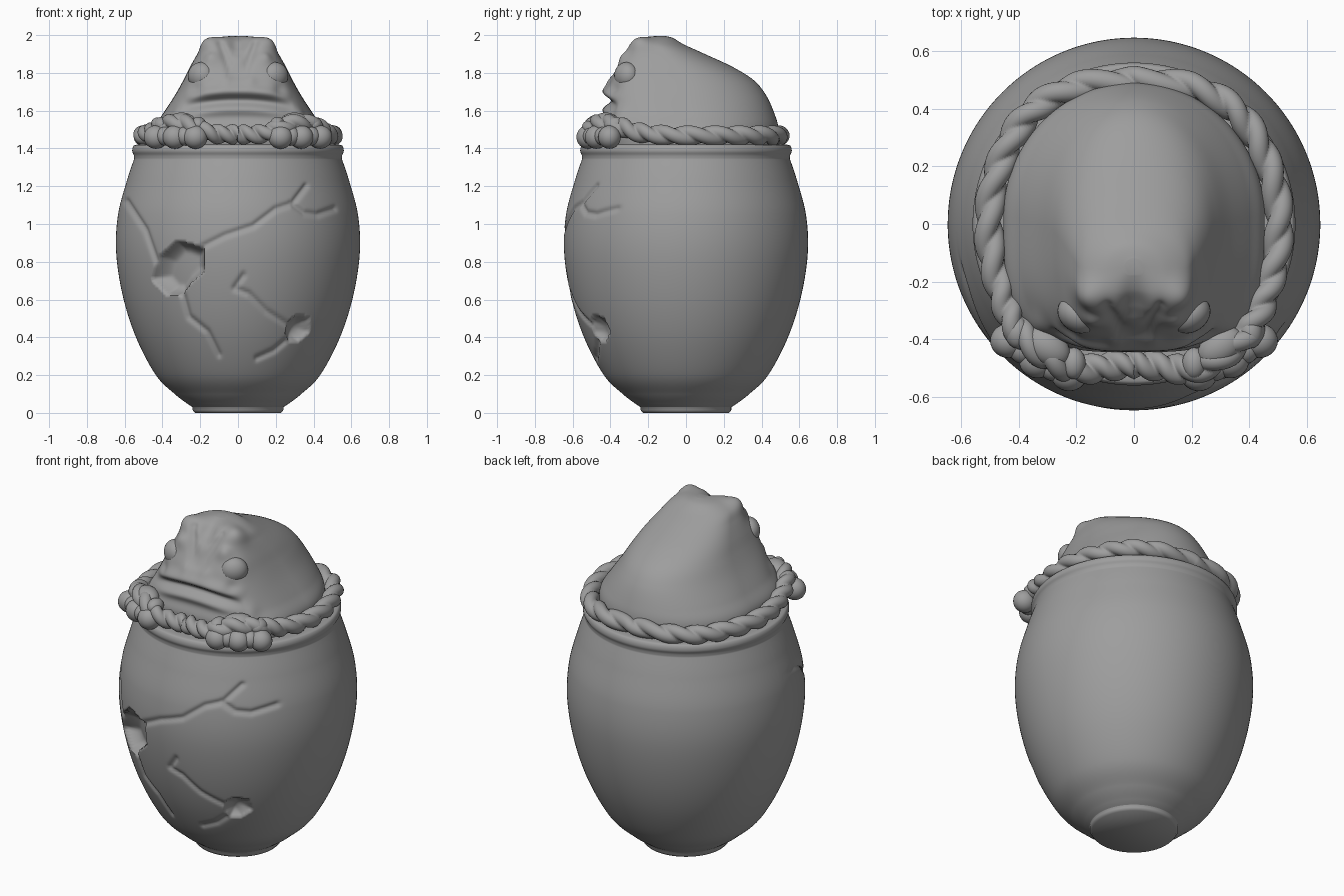
import bpy, math
from mathutils import Vector
from math import sin, cos, pi, exp

if "Cube" in bpy.data.objects:
    bpy.data.objects.remove(bpy.data.objects["Cube"])

# Dark clay
clay = bpy.data.materials.new("dark_clay")
clay.diffuse_color = (.34, .34, .34, 1)
clay.use_nodes = True
clay.node_tree.nodes["Principled BSDF"].inputs["Base Color"].default_value = clay.diffuse_color


def table(rows, n):
    """Smooth (Catmull-Rom) resampling of a small table of rows."""
    out, m = [], len(rows) - 1
    for k in range(n + 1):
        t = k / n * m
        i = min(int(t), m - 1)
        f = t - i
        p = [rows[max(i - 1, 0)], rows[i], rows[i + 1], rows[min(i + 2, m)]]
        out.append([b + 0.5 * f * (c - a + f * (2 * a - 5 * b + 4 * c - d + f * (3 * (b - c) + d - a)))
                    for a, b, c, d in zip(*p)])
    return out


def loft(name, rings, loop=False, angle=50):
    """Skin closed rings; cap the ends, or join last ring to first."""
    n, m = len(rings[0]), len(rings)
    faces = [(i * n + j, i * n + (j + 1) % n, (i + 1) % m * n + (j + 1) % n, (i + 1) % m * n + j)
             for i in range(m if loop else m - 1) for j in range(n)]
    if not loop:
        faces += [tuple(reversed(range(n))), tuple(range((m - 1) * n, m * n))]
    me = bpy.data.meshes.new(name)
    me.from_pydata([tuple(v) for r in rings for v in r], [], faces)
    me.update()
    ob = bpy.data.objects.new(name, me)
    bpy.context.collection.objects.link(ob)
    finish(ob, angle)


def finish(ob, angle=50):
    ob.data.materials.append(clay)
    bpy.ops.object.select_all(action='DESELECT')
    bpy.context.view_layer.objects.active = ob
    ob.select_set(True)
    bpy.ops.object.shade_smooth_by_angle(angle=math.radians(angle))


def ball(name, loc, scale, rot=(0, 0, 0)):
    bpy.ops.mesh.primitive_uv_sphere_add(segments=28, ring_count=16, location=loc, rotation=rot)
    ob = bpy.context.object
    ob.name, ob.scale = name, scale
    finish(ob)


def seg_dist(x, z, a, b):
    dx, dz = b[0] - a[0], b[1] - a[1]
    t = max(0, min(1, ((x - a[0]) * dx + (z - a[1]) * dz) / (dx * dx + dz * dz)))
    return math.hypot(x - a[0] - t * dx, z - a[1] - t * dz)


def inside(x, z, poly):
    c = False
    for a, b in zip(poly, poly[1:] + poly[:1]):
        if (a[1] > z) != (b[1] > z) and x < (b[0] - a[0]) * (z - a[1]) / (b[1] - a[1]) + a[0]:
            c = not c
    return c


# Cracks and chipped holes, drawn in the front plane (x, z)
cracks = [
    [(-.19, .88), (-.07, .94), (.08, .99), (.2, 1.08), (.29, 1.11), (.36, 1.2)],
    [(.28, 1.11), (.35, 1.06), (.42, 1.05), (.51, 1.08)],
    [(.03, .73), (-.02, .66), (.06, .63), (.15, .54), (.26, .47)],
    [(.25, .38), (.19, .33), (.1, .29)],
    [(-.29, .62), (-.26, .51), (-.16, .43), (-.1, .31)],
    [(-.59, 1.12), (-.49, .97), (-.43, .8)],
]
holes = [([(-.46, .71), (-.42, .83), (-.33, .91), (-.27, .9), (-.18, .87), (-.18, .75), (-.25, .69),
           (-.3, .62), (-.38, .63)], .085),
         ([(.25, .43), (.27, .49), (.32, .52), (.38, .5), (.38, .43), (.32, .38), (.27, .38)], .055)]


def damage(x, z):
    d = 0
    for line in cracks:
        for a, b in zip(line, line[1:]):
            s = seg_dist(x, z, a, b)
            if s < .05:
                d = max(d, .013 * exp(-(s / .014) ** 2))
    for poly, depth in holes:
        if inside(x, z, poly):
            s = min(seg_dist(x, z, a, b) for a, b in zip(poly, poly[1:] + poly[:1]))
            e = min(1, s / .06)
            d = max(d, depth * (.15 + .85 * e * (2 - e)))
    return d


# Egg-shaped jar
body = table([(.24, .03), (.27, .05), (.335, .1), (.435, .2), (.54, .4), (.61, .62), (.645, .85), (.635, 1.05),
              (.588, 1.23), (.55, 1.345)], 160)
lip = table([(.55, 1.345), (.552, 1.365), (.56, 1.385), (.555, 1.41), (.535, 1.42), (.45, 1.42)], 16)
profile = [[.228, 0], [.24, .015]] + body + lip[1:]
angles = [pi + pi * i / 280 for i in range(280)] + [pi * i / 64 for i in range(64)]
rings = []
for r, z in profile:
    ring = []
    for a in angles:
        q = r - (damage(r * cos(a), z) if sin(a) < -.05 and .2 < z < 1.3 else 0)
        ring.append((q * cos(a), q * sin(a), z))
    rings.append(ring)
loft("egg_jar", rings, angle=75)

# Head: stacked cross-sections (z, half width, front y, back y)
levels = table([(1.40, .45, -.43, .485), (1.5, .45, -.445, .49), (1.58, .4, -.425, .47), (1.68, .335, -.43, .425),
                (1.76, .29, -.4, .36), (1.83, .255, -.365, .25), (1.9, .215, -.33, .1),
                (1.95, .18, -.3, -.01), (1.985, .11, -.25, -.07), (1.997, .03, -.18, -.12)], 90)
# (x, y, z, spread, push): brows, eye sockets, cheeks, nostrils
bumps = [(.15, -.24, 1.94, .055, .03), (.14, -.33, 1.87, .04, .02), (.21, -.36, 1.7, .035, -.02),
         (.06, -.42, 1.76, .035, .015), (.33, -.36, 1.58, .05, .02), (.2, -.33, 1.79, .08, .015)]


def sculpt(x, y, z):
    v = Vector((x, y, z))
    out = (v - Vector((0, -.05, 1.55))).normalized()
    for s in (1, -1):
        for bx, by, bz, w, p in bumps:
            d2 = (x - s * bx) ** 2 + (y - by) ** 2 + (z - bz) ** 2
            v += out * p * exp(-d2 / w ** 2)
    if y < -.15:
        side = max(0, 1 - (abs(x) / .29) ** 4)
        # soft mouth slit with lips
        zm = 1.655 - .4 * x * x
        v.y += side * (.036 * exp(-((z - zm) / .027) ** 2) - .018 * exp(-((z - zm - .05) / .028) ** 2)
                       - .018 * exp(-((z - zm + .05) / .028) ** 2))
        # V-shaped furrows running up from the nose
        s = seg_dist(abs(x), z, (.025, 1.78), (.09, 1.95))
        v.y += .018 * exp(-(s / .022) ** 2)
    # dent between the brows
    v -= Vector((0, -.6, .8)) * .04 * exp(-(x / .05) ** 2 - ((y + .27) / .08) ** 2 - ((z - 1.94) / .07) ** 2)
    return v


rings = []
for z, w, yf, yb in levels:
    ring, cy = [], yf + (yb - yf) * .5
    for i in range(160):
        a = 2 * pi * i / 160
        p = 2 / (3.3 if sin(a) < 0 else 2.0)
        x = w * math.copysign(abs(cos(a)) ** p, cos(a))
        y = cy + (yb - yf) / 2 * math.copysign(abs(sin(a)) ** p, sin(a))
        ring.append(sculpt(x, y, z))
    rings.append(ring)
loft("head", rings, angle=75)

# Eyes
for s, side in ((1, "right"), (-1, "left")):
    ball("eye_" + side, (s * .195, -.315, 1.785), (.075, .06, .072), (0, 0, s * .6))

# Twisted rope around the rim; half path mirrored (x, y, z)
half = [(0, -.485, 1.475), (.1, -.495, 1.475), (.2, -.505, 1.495), (.3, -.46, 1.53), (.4, -.37, 1.52),
        (.455, -.25, 1.485), (.495, -.1, 1.47), (.5, .06, 1.468), (.455, .23, 1.468), (.36, .385, 1.468),
        (.2, .475, 1.468), (0, .495, 1.468)]
path = [Vector(p) for p in table(half, 240)]
path += [Vector((-p.x, p.y, p.z)) for p in reversed(path[1:-1])]
rings, m = [], len(path)
for i, c in enumerate(path):
    tan = (path[(i + 1) % m] - path[i - 1]).normalized()
    u = tan.cross(Vector((0, 0, 1))).normalized()
    w = u.cross(tan)
    ring = []
    for j in range(36):
        a = 2 * pi * j / 36
        turn = 2 * pi * 14 * i / m + .35 * sin(2 * pi * 5 * i / m)
        r = .032 + .022 * abs(cos(a + turn)) ** .8
        ring.append(c + u * r * cos(a) + w * r * sin(a))
    rings.append(ring)
loft("rope_rim", rings, loop=True, angle=80)

# Hands: fingers reaching over the rim with round tips
tips = [(.225, -.52, 1.46), (.335, -.475, 1.46), (.435, -.405, 1.46)]
for s, side in ((1, "right"), (-1, "left")):
    for k, (x, y, z) in enumerate(tips):
        ball(f"fingertip_{side}_{k}", (s * x, y, z), (.064, .06, .062))
        ball(f"knuckle_{side}_{k}", (s * x * .93, y * .93, 1.525), (.042, .055, .042))
    for k, (x, y) in enumerate([(.28, -.495), (.385, -.435)]):
        ball(f"finger_web_{side}_{k}", (s * x, y, 1.465), (.05, .05, .05))
    ball("palm_" + side, (s * .3, -.425, 1.54), (.085, .06, .05), (0, 0, s * .6))
